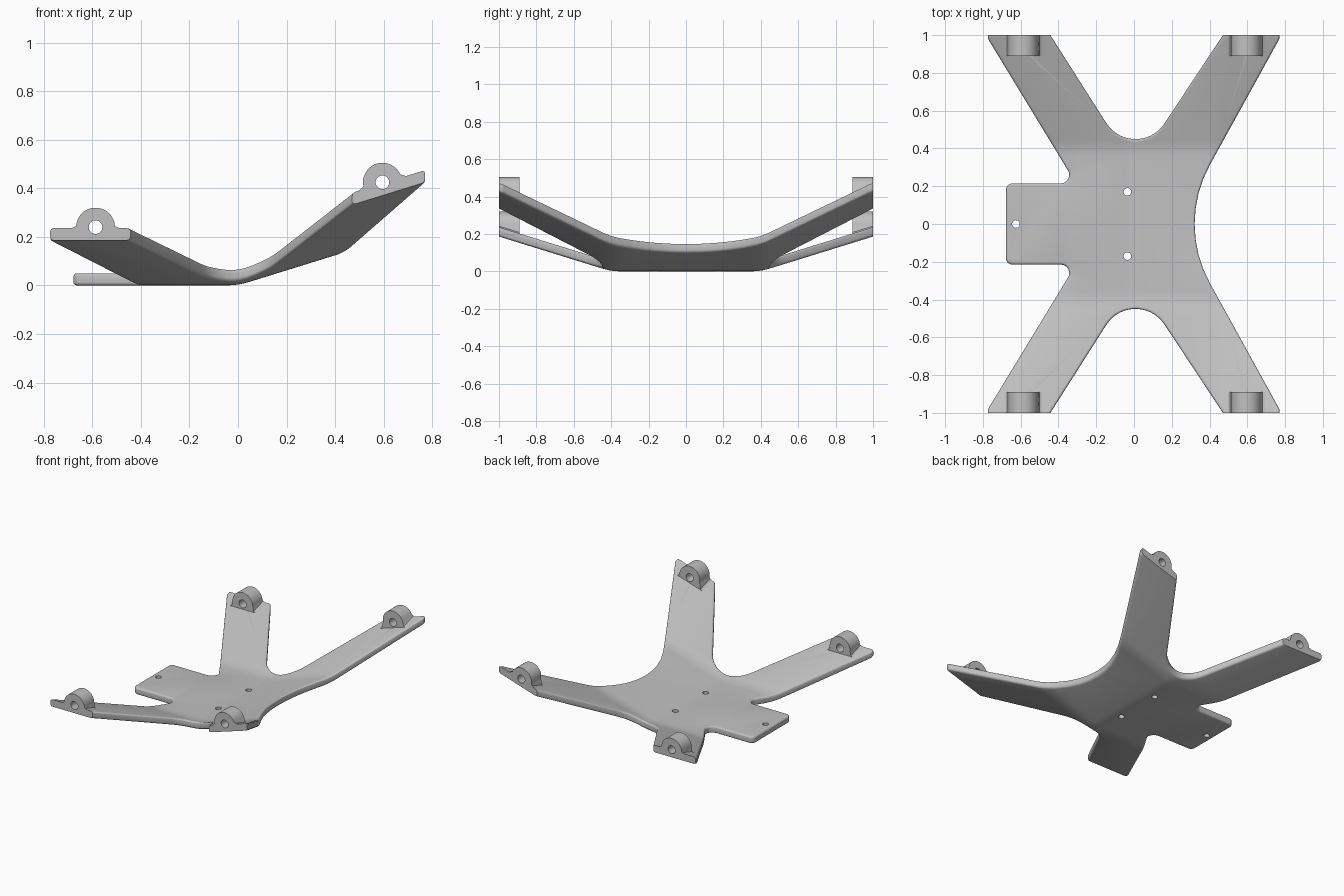
import bpy, bmesh, math
from mathutils import Vector

if "Cube" in bpy.data.objects:
    bpy.data.objects.remove(bpy.data.objects["Cube"], do_unlink=True)

THICK, RIM = 0.05, 0.014
SLOPE, BEND_Y, BEND_W = 0.31, 0.4, 0.05

grey = bpy.data.materials.new("light_grey")
grey.use_nodes = True
grey.diffuse_color = (0.53, 0.53, 0.53, 1)
grey.node_tree.nodes["Principled BSDF"].inputs["Base Color"].default_value = grey.diffuse_color


def make_object(name, bm):
    bmesh.ops.recalc_face_normals(bm, faces=bm.faces[:])
    mesh = bpy.data.meshes.new(name)
    bm.to_mesh(mesh)
    bm.free()
    mesh.materials.append(grey)
    obj = bpy.data.objects.new(name, mesh)
    bpy.context.collection.objects.link(obj)
    return obj


def activate(obj):
    bpy.ops.object.select_all(action='DESELECT')
    obj.select_set(True)
    bpy.context.view_layer.objects.active = obj


def soft_ramp(t):
    """Zero, then a straight slope, with a rounded bend between."""
    if t <= -BEND_W:
        return 0
    return t if t >= BEND_W else (t + BEND_W) ** 2 / (4 * BEND_W)


def rise(x, y):
    return SLOPE * (soft_ramp(x) + soft_ramp(abs(y) - BEND_Y))


def rounded(corners):
    """Closed outline from (x, y, radius) corners."""
    points = []
    for i, (x, y, r) in enumerate(corners):
        p = Vector((x, y))
        if r == 0:
            points.append(p)
            continue
        a = (Vector(corners[i - 1][:2]) - p).normalized()
        b = (Vector(corners[(i + 1) % len(corners)][:2]) - p).normalized()
        half = a.angle(b) / 2
        centre = p + (a + b).normalized() * r / math.sin(half)
        v0 = p + a * r / math.tan(half) - centre
        v1 = p + b * r / math.tan(half) - centre
        start = math.atan2(v0.y, v0.x)
        sweep = math.atan2(v0.x * v1.y - v0.y * v1.x, v0.dot(v1))
        n = max(3, round(abs(sweep) / 0.13))
        for k in range(n + 1):
            t = start + sweep * k / n
            points.append(centre + Vector((math.cos(t), math.sin(t))) * r)
    return points


def prism(points, depth):
    """Extrude a closed loop of 3D points along a vector."""
    bm = bmesh.new()
    face = bm.faces.new([bm.verts.new(p) for p in points])
    new = bmesh.ops.extrude_face_region(bm, geom=[face], use_keep_orig=True)["geom"]
    top = [v for v in new if isinstance(v, bmesh.types.BMVert)]
    bmesh.ops.translate(bm, verts=top, vec=depth)
    bmesh.ops.recalc_face_normals(bm, faces=bm.faces[:])
    return bm, top


# Bent four-armed plate with a side tab
half = [(0.229, 0, 0.646), (0.77, 0.98, 0.02), (0.772, 1.06, 0),
        (0.51, 1.06, 0), (0.005, 0.296, 0.183), (-0.481, 1.06, 0),
        (-0.775, 1.06, 0), (-0.773, 0.98, 0.02), (-0.308, 0.215, 0.045),
        (-0.678, 0.215, 0.035)]
corners = half + [(x, -y, r) for x, y, r in reversed(half[1:])]
bm, _ = prism([p.to_3d() for p in rounded(corners)], (0, 0, THICK))
rim = [e for e in bm.edges if abs(e.verts[0].co.z - e.verts[1].co.z) < 0.001]
bmesh.ops.bevel(bm, geom=rim, offset=RIM, segments=4, profile=0.5,
                affect='EDGES', clamp_overlap=False)
bmesh.ops.triangulate(bm, faces=bm.faces[:])


def cut(co, no, clear=False):
    bmesh.ops.bisect_plane(bm, geom=bm.verts[:] + bm.edges[:] + bm.faces[:], dist=1e-6,
                           plane_co=co, plane_no=no, clear_outer=clear)


# Square arm ends
for s in (1, -1):
    cut((0, s, 0), (0, s, 0), True)
    bmesh.ops.holes_fill(bm, edges=[e for e in bm.edges if e.is_boundary], sides=0)

# Bend lines, then the bend itself
for k in range(9):
    t = BEND_W * (k / 4 - 1)
    cut((t, 0, 0), (1, 0, 0))
    for s in (1, -1):
        cut((0, s * (BEND_Y + t), 0), (0, 1, 0))
for v in bm.verts:
    v.co.z += rise(v.co.x, v.co.y)
plate = make_object("plate", bm)


# Pierced lugs at the arm ends
def make_lug(name, cx, cz, a0, a1, s):
    def base(dx):
        return THICK + rise(cx + dx, 1)
    foot = [(0.098, -0.02), (0.098, 0), (0.086, 0.006)]
    profile = [(cx + dx, base(dx) + h) for dx, h in foot]
    for k in range(25):
        a = math.radians(a0 + (a1 - a0) * k / 24)
        profile.append((cx + 0.08 * math.cos(a), cz + 0.08 * math.sin(a)))
    profile += [(cx - dx, base(-dx) + h) for dx, h in reversed(foot)]
    lug, inner = prism([(x, s, z) for x, z in profile], (0, -0.11 * s, 0))
    # the foot follows the sloping arm
    for v in inner:
        dx = v.co.x - cx
        if abs(dx) > 0.083:
            v.co.z -= 0.11 * SLOPE
    return make_object(name, lug)


def drill(targets, location, radius, rotation=(0, 0, 0)):
    bpy.ops.mesh.primitive_cylinder_add(vertices=32, radius=radius, depth=0.3,
                                        location=location, rotation=rotation)
    cutter = bpy.context.object
    cutter.hide_render = True
    cutter.data.materials.append(grey)
    for target in targets:
        activate(target)
        mod = target.modifiers.new("hole", 'BOOLEAN')
        mod.operation, mod.solver, mod.object = 'DIFFERENCE', 'EXACT', cutter
        bpy.ops.object.modifier_apply(modifier=mod.name)
    bpy.data.objects.remove(cutter, do_unlink=True)


parts = [plate]
for s, end in ((-1, "front"), (1, "back")):
    for side, cx, cz, a0, a1 in (("right", -0.587, 0.24, 3, 177),
                                 ("left", 0.595, 0.425, 25, 192)):
        lug = make_lug(f"{end}_{side}_lug", cx, cz, a0, a1, s)
        drill([plate, lug], (cx, 0.96 * s, cz), 0.028, (math.pi / 2, 0, 0))
        parts.append(lug)

# Screw holes
for x, y in ((-0.035, 0.17), (-0.035, -0.17), (-0.625, 0)):
    drill([plate], (x, y, 0), 0.02)

for part in parts:
    activate(part)
    bpy.ops.object.shade_smooth_by_angle(angle=math.radians(20))
